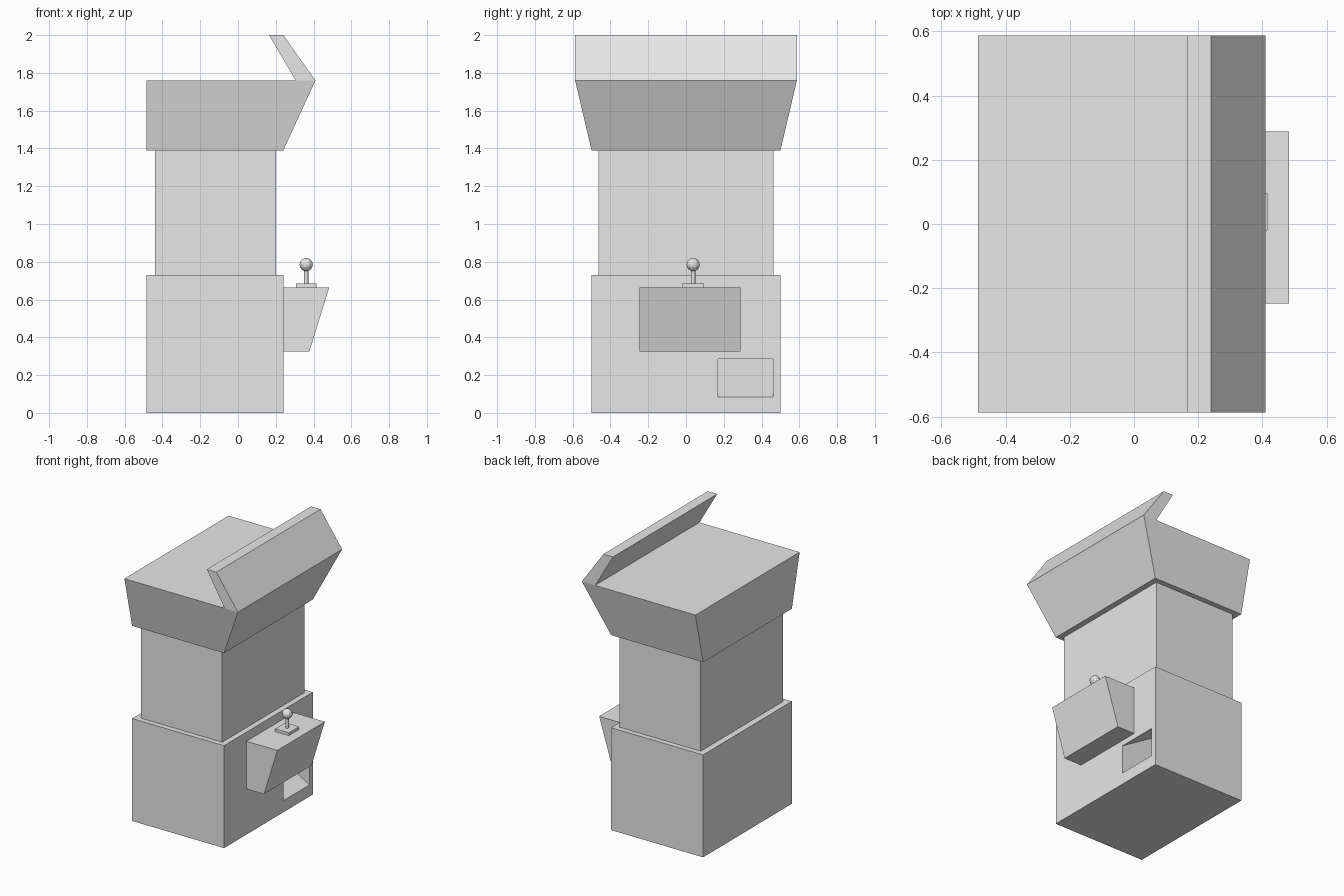
import bpy
import bmesh

old = bpy.data.objects.get("Cube")
if old:
    bpy.data.objects.remove(old, do_unlink=True)

grey = bpy.data.materials.new("plain_grey")
grey.use_nodes = True
grey.diffuse_color = (0.8, 0.8, 0.8, 1)
grey.node_tree.nodes["Principled BSDF"].inputs["Base Color"].default_value = (0.8, 0.8, 0.8, 1)


def add_object(name, bm):
    bmesh.ops.recalc_face_normals(bm, faces=bm.faces)
    mesh = bpy.data.meshes.new(name)
    bm.to_mesh(mesh)
    bm.free()
    mesh.materials.append(grey)
    obj = bpy.data.objects.new(name, mesh)
    bpy.context.collection.objects.link(obj)
    return obj


def block(name, z, low_x, low_y, top_x=None, top_y=None, shear=0, pivot=0):
    """Box between two heights whose top rectangle may differ from the bottom one."""
    levels = ((z[0], low_x, low_y), (z[1], top_x or low_x, top_y or low_y))
    bm = bmesh.new()
    bmesh.ops.create_cube(bm, size=2)
    for v in bm.verts:
        height, xs, ys = levels[v.co.z > 0]
        x = xs[v.co.x > 0]
        v.co = (x, ys[v.co.y > 0], height + shear * (pivot - x))
    return add_object(name, bm)


# Cabinet stack
base = block("cabinet_base", (0, 0.73), (-0.485, 0.24), (-0.5, 0.5))
block("display_case", (0.73, 1.39), (-0.44, 0.2), (-0.463, 0.463))
block("flared_top", (1.39, 1.76), (-0.485, 0.24), (-0.5, 0.5),
      (-0.485, 0.41), (-0.587, 0.587))
block("tilted_sign", (1.76, 2.0), (0.305, 0.41), (-0.587, 0.587), (0.165, 0.24))

# Prize chute rising into the base
cutter = block("chute_cutter", (0.083, 0.285), (-0.1, 0.34), (0.17, 0.46),
               shear=0.6, pivot=0.24)
cutter.hide_render = True
cut = base.modifiers.new("prize_chute", "BOOLEAN")
cut.operation = "DIFFERENCE"
cut.solver = "EXACT"
cut.object = cutter
bpy.context.view_layer.objects.active = base
bpy.ops.object.modifier_apply(modifier=cut.name)
bpy.data.objects.remove(cutter, do_unlink=True)

# Control panel and joystick
block("control_panel", (0.325, 0.665), (0.24, 0.378), (-0.247, 0.288), (0.24, 0.483))
block("joystick_plate", (0.665, 0.685), (0.307, 0.415), (-0.02, 0.096))

bm = bmesh.new()
bmesh.ops.create_cone(bm, cap_ends=True, segments=12, radius1=0.011, radius2=0.011, depth=0.08)
stick = add_object("joystick_stick", bm)
stick.location = (0.361, 0.038, 0.722)

bm = bmesh.new()
bmesh.ops.create_uvsphere(bm, u_segments=12, v_segments=8, radius=0.035)
ball = add_object("joystick_ball", bm)
ball.location = (0.361, 0.038, 0.785)
